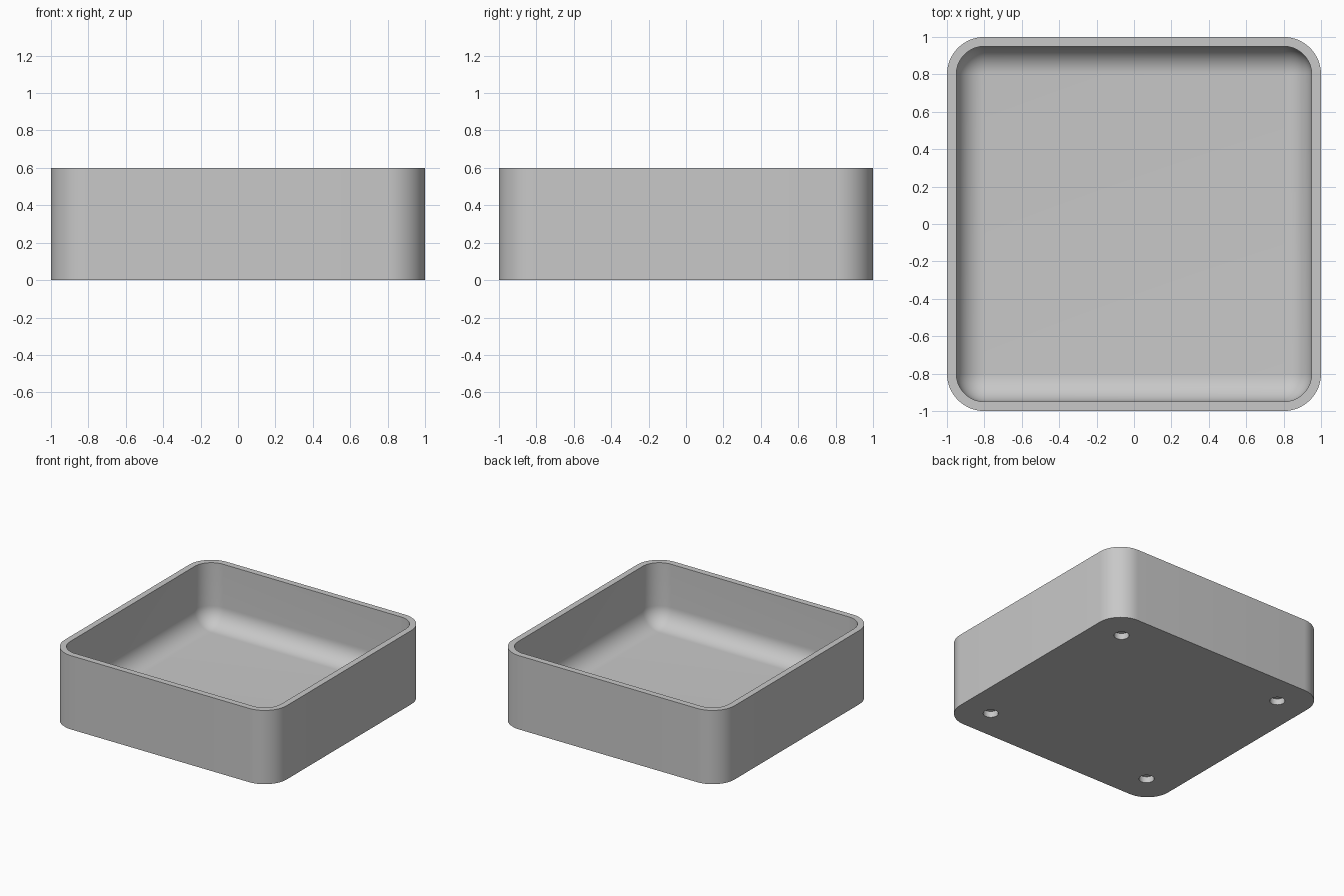
import bpy
import bmesh
from math import cos, sin, pi
from mathutils import Matrix

HEIGHT, WALL, FLOOR = 0.6, 0.05, 0.1
OUTER_R = 0.2                  # outer corner radius
INNER_R = OUTER_R - WALL       # inner corner and floor fillet radius
CENTRE = 1 - OUTER_R           # corner arc centres
HOLE_POS, HOLE_R, HOLE_DEPTH = 0.75, 0.056, 0.05
SEG = 16

if "Cube" in bpy.data.objects:
    bpy.data.objects.remove(bpy.data.objects["Cube"], do_unlink=True)

grey = bpy.data.materials.new("plain grey")
grey.use_nodes = True
colour = (0.58, 0.58, 0.58, 1)
grey.diffuse_color = colour
grey.node_tree.nodes["Principled BSDF"].inputs["Base Color"].default_value = colour


def make_object(name, bm):
    mesh = bpy.data.meshes.new(name)
    bm.to_mesh(mesh)
    bm.free()
    mesh.materials.append(grey)
    obj = bpy.data.objects.new(name, mesh)
    bpy.context.collection.objects.link(obj)
    return obj


def rounded_ring(bm, radius, z):
    """Rounded square loop around the four corner centres."""
    ring = []
    for k, (sx, sy) in enumerate([(1, 1), (-1, 1), (-1, -1), (1, -1)]):
        for i in range(SEG + 1):
            a = (k + i / SEG) * pi / 2
            ring.append(bm.verts.new((sx * CENTRE + radius * cos(a),
                                      sy * CENTRE + radius * sin(a), z)))
    return ring


# Tray section: outer wall, rim, inner wall, then the floor fillet
section = [(OUTER_R, 0), (OUTER_R, HEIGHT), (INNER_R, HEIGHT)]
for i in range(SEG + 1):
    t = i / SEG * pi / 2
    section.append((INNER_R * cos(t), FLOOR + INNER_R * (1 - sin(t))))

bm = bmesh.new()
rings = [rounded_ring(bm, r, z) for r, z in section]
for low, high in zip(rings, rings[1:]):
    for i in range(len(low)):
        j = (i + 1) % len(low)
        bm.faces.new((low[i], low[j], high[j], high[i]))
bm.faces.new(rings[0][::-1])
bm.faces.new(rings[-1])
bmesh.ops.remove_doubles(bm, verts=bm.verts, dist=0.0005)
bmesh.ops.recalc_face_normals(bm, faces=bm.faces)
tray = make_object("tray", bm)

# Four blind holes in the underside
bm = bmesh.new()
for sx in (-1, 1):
    for sy in (-1, 1):
        bmesh.ops.create_cone(
            bm, cap_ends=True, segments=32, radius1=HOLE_R, radius2=HOLE_R,
            depth=2 * HOLE_DEPTH,
            matrix=Matrix.Translation((sx * HOLE_POS, sy * HOLE_POS, 0)))
cutter = make_object("hole_cutter", bm)
cutter.hide_render = True

cut = tray.modifiers.new("holes", 'BOOLEAN')
cut.operation = 'DIFFERENCE'
cut.solver = 'EXACT'
cut.object = cutter

bpy.ops.object.select_all(action='DESELECT')
tray.select_set(True)
bpy.context.view_layer.objects.active = tray
bpy.ops.object.modifier_apply(modifier=cut.name)
bpy.data.objects.remove(cutter, do_unlink=True)
bpy.ops.object.shade_smooth_by_angle(angle=pi / 6)
